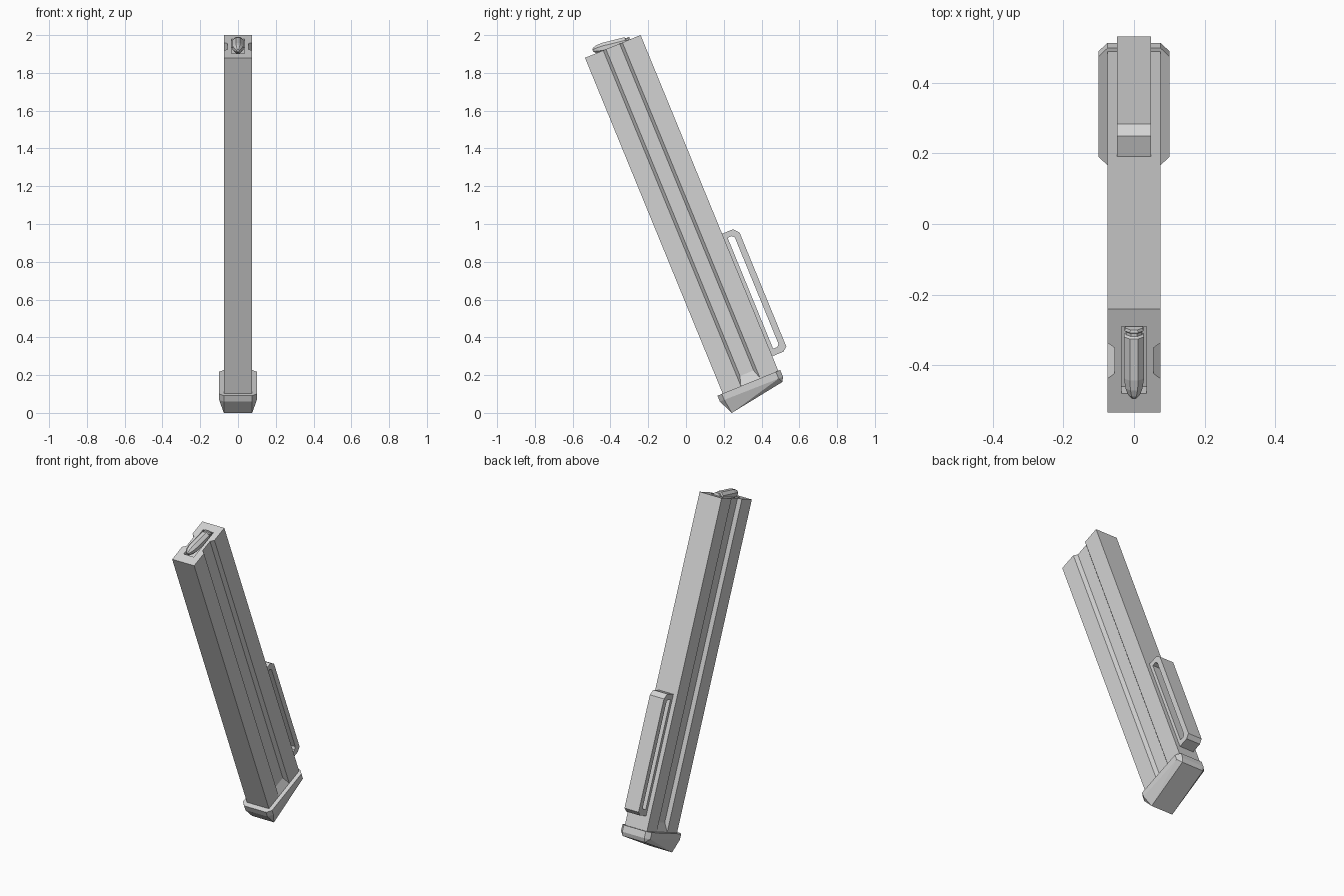
import bpy, bmesh, math
from mathutils import Matrix

cube = bpy.data.objects.get("Cube")
if cube:
    bpy.data.objects.remove(cube, do_unlink=True)

grey = bpy.data.materials.new("plain grey")
grey.use_nodes = True
grey.diffuse_color = (0.65, 0.65, 0.65, 1)
grey.node_tree.nodes["Principled BSDF"].inputs["Base Color"].default_value = (0.65, 0.65, 0.65, 1)

# Every part is built upright, with its origin at the middle of the top face, then leaned
LEAN = Matrix.Translation((0, -0.3875, 1.94)) @ Matrix.Rotation(math.radians(22.3), 4, "X")


def finish(bm, name):
    bmesh.ops.recalc_face_normals(bm, faces=bm.faces)
    mesh = bpy.data.meshes.new(name)
    bm.to_mesh(mesh)
    bm.free()
    mesh.materials.append(grey)
    obj = bpy.data.objects.new(name, mesh)
    bpy.context.collection.objects.link(obj)
    obj.matrix_world = LEAN
    return obj


def hull(name, points):
    bm = bmesh.new()
    for p in points:
        bm.verts.new(p)
    bmesh.ops.convex_hull(bm, input=bm.verts)
    bmesh.ops.dissolve_limit(bm, angle_limit=0.01, verts=bm.verts, edges=bm.edges)
    return finish(bm, name)


def box(name, x, y0, y1, z0, z1):
    return hull(name, [(sx, y, z) for sx in (-x, x) for y in (y0, y1) for z in (z0, z1)])


def cut(target, cutter):
    mod = target.modifiers.new("cut", "BOOLEAN")
    mod.operation = "DIFFERENCE"
    mod.solver = "EXACT"
    mod.object = cutter
    bpy.context.view_layer.objects.active = target
    bpy.ops.object.modifier_apply(modifier=mod.name)
    bpy.data.objects.remove(cutter, do_unlink=True)


# Long body with a ramped groove down each side and a slot in the top
body = box("body", 0.075, -0.159, 0.159, -1.93, 0)
for side in (-1, 1):
    cut(body, hull("groove_cutter", [
        (side * x, y * s, z)
        for x, y, low in ((0.055, 0.039, -1.87), (0.095, 0.071, -1.97))
        for s in (-1, 1) for z in (low, 0.1)]))
cut(body, box("slot_cutter", 0.035, -0.1, 0.105, -0.05, 0.05))

# Base plate: cornered slab tapering to a sloping underside
HALF, CORNER = 0.1, 0.025
FRONT, BACK = -0.189, 0.17
plate = []
for s in (-1, 1):
    for y, inward, low in ((FRONT, 1, -1.955), (BACK, -1, -1.96)):
        for z in (-1.921, low):
            plate.append((s * (HALF - CORNER), y, z))
            plate.append((s * HALF, y + inward * CORNER, z))
    plate += [(s * 0.075, -0.153, -2.034), (s * 0.075, 0.157, -1.984)]
hull("base_plate", plate)

# Loop on the back: an outer and an inner outline bridged together
outer = [(0.15, -1.137), (0.222, -1.137), (0.247, -1.166),
         (0.247, -1.819), (0.222, -1.838), (0.15, -1.838)]
inner = [(0.178, -1.168), (0.202, -1.168), (0.214, -1.18),
         (0.214, -1.79), (0.202, -1.803), (0.178, -1.803)]
bm = bmesh.new()
loops = [[bm.verts.new((x, y, z)) for y, z in outline]
         for x, outline in ((-0.048, outer), (0.048, outer), (0.048, inner), (-0.048, inner))]
for a, b in zip(loops, loops[1:] + loops[:1]):
    for i in range(len(a)):
        j = (i + 1) % len(a)
        bm.faces.new((a[i], a[j], b[j], b[i]))
finish(bm, "back_loop")

# Eight-sided round in the slot: rim, groove, case and rounded nose
profile = [(0.1, 0.027), (0.092, 0.029), (0.088, 0.024), (0.08, 0.024), (0.075, 0.031),
           (-0.045, 0.031), (-0.075, 0.026), (-0.095, 0.018), (-0.106, 0.008)]
bm = bmesh.new()
rings = []
for y, r in profile:
    centre = 0.004 - 0.15 * y
    angles = [math.tau * (k + 0.5) / 8 for k in range(8)]
    rings.append([bm.verts.new((r * math.cos(a), y, centre + r * math.sin(a))) for a in angles])
for a, b in zip(rings, rings[1:]):
    for i in range(8):
        j = (i + 1) % 8
        bm.faces.new((a[i], a[j], b[j], b[i]))
bm.faces.new(rings[0])
bm.faces.new(rings[-1])
finish(bm, "top_round")
